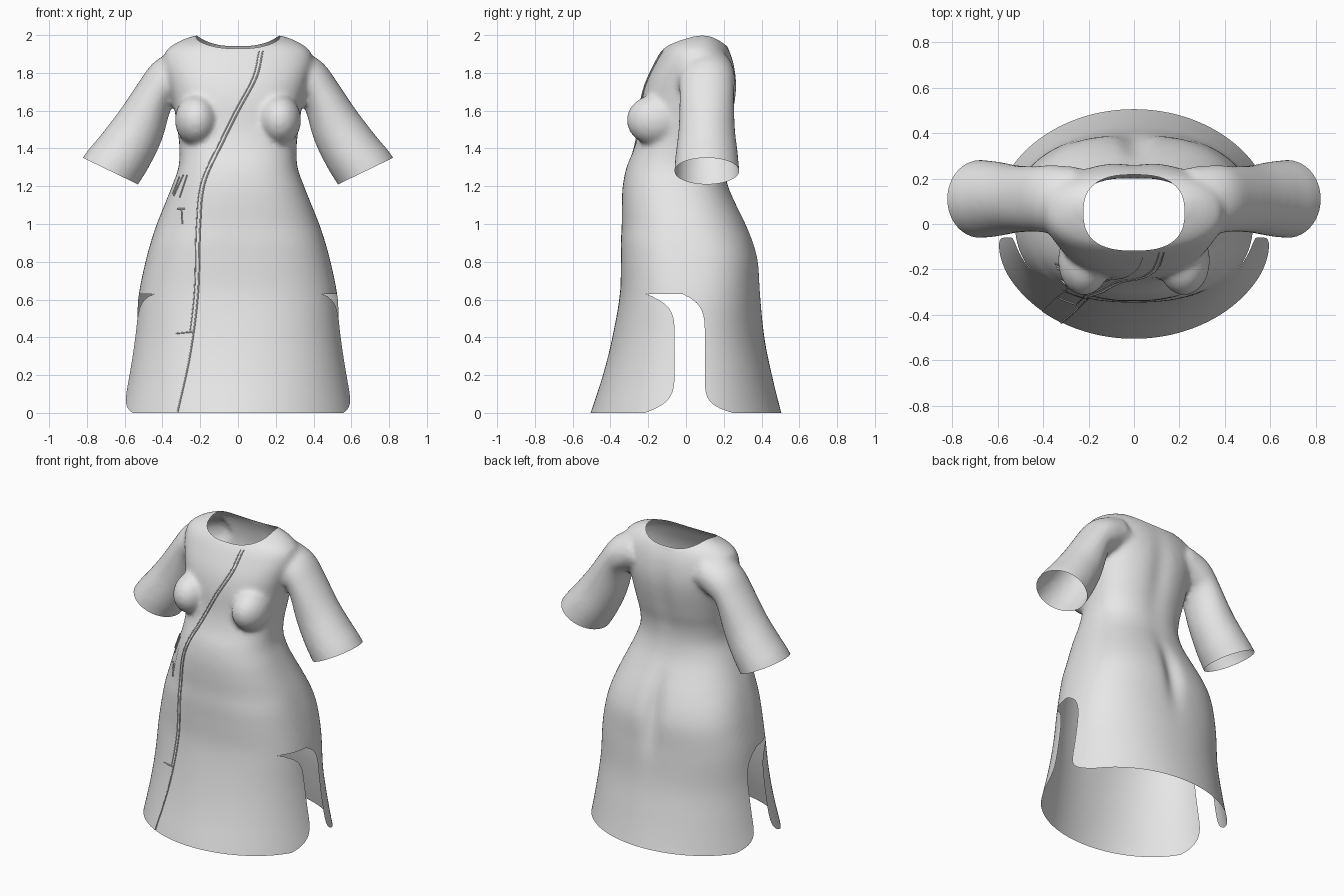
import bpy, bmesh, math
from mathutils import Vector
from mathutils.bvhtree import BVHTree

old = bpy.data.objects.get("Cube")
if old:
    bpy.data.objects.remove(old, do_unlink=True)

cloth = bpy.data.materials.new("light grey cloth")
cloth.use_nodes = True
cloth.diffuse_color = (0.8, 0.8, 0.8, 1)
cloth.node_tree.nodes["Principled BSDF"].inputs["Base Color"].default_value = (0.8, 0.8, 0.8, 1)


def add_object(name, data):
    ob = bpy.data.objects.new(name, data)
    bpy.context.scene.collection.objects.link(ob)
    data.materials.clear()
    data.materials.append(cloth)
    return ob


def spline(rows, t):
    """Smooth lookup in rows of (key, values...) sorted by key."""
    i = 0
    while i < len(rows) - 2 and t > rows[i + 1][0]:
        i += 1
    a, b = rows[i], rows[i + 1]
    p, q = rows[max(i - 1, 0)], rows[min(i + 2, len(rows) - 1)]
    h = b[0] - a[0]
    s = min(max((t - a[0]) / h, 0), 1)
    out = []
    for k in range(1, len(a)):
        ma = (b[k] - p[k]) / (b[0] - p[0]) * h
        mb = (q[k] - a[k]) / (q[0] - a[0]) * h
        out.append((2*s**3 - 3*s*s + 1)*a[k] + (s**3 - 2*s*s + s)*ma
                   + (3*s*s - 2*s**3)*b[k] + (s**3 - s*s)*mb)
    return out


def loft(bm, rings):
    """Closed solid through a list of rings."""
    loops = [[bm.verts.new(p) for p in ring] for ring in rings]
    n = len(loops[0])
    for lo, hi in zip(loops, loops[1:]):
        for i in range(n):
            j = (i + 1) % n
            bm.faces.new((lo[i], lo[j], hi[j], hi[i]))
    bm.faces.new(loops[0][::-1])
    bm.faces.new(loops[-1])


def spow(v, e):
    return math.copysign(abs(v) ** e, v)


# Body stations: height, half width, front y, back y, squareness
BODY = [(-0.08, 0.635, -0.53, 0.53, 2.0), (0.0, 0.62, -0.505, 0.505, 2.0),
        (0.2, 0.58, -0.44, 0.455, 2.1), (0.4, 0.55, -0.39, 0.415, 2.2),
        (0.63, 0.525, -0.35, 0.395, 2.4), (0.8, 0.49, -0.345, 0.385, 2.5),
        (0.9, 0.463, -0.345, 0.36, 2.5), (1.0, 0.43, -0.34, 0.32, 2.4),
        (1.1, 0.39, -0.34, 0.27, 2.4), (1.2, 0.35, -0.335, 0.225, 2.4),
        (1.3, 0.315, -0.315, 0.205, 2.4), (1.4, 0.31, -0.275, 0.21, 2.4),
        (1.5, 0.32, -0.25, 0.235, 2.4), (1.65, 0.345, -0.235, 0.265, 2.4),
        (1.75, 0.37, -0.21, 0.27, 2.4), (1.85, 0.395, -0.165, 0.255, 2.3),
        (1.92, 0.38, -0.125, 0.23, 2.3), (1.96, 0.325, -0.085, 0.205, 2.3),
        (1.99, 0.26, -0.01, 0.17, 2.2), (2.015, 0.14, 0.06, 0.13, 2.0)]
# Sleeve stations: x, z, radius across, radius along y
SLEEVE = [(0.24, 1.82, 0.12, 0.14), (0.36, 1.77, 0.122, 0.15), (0.44, 1.685, 0.108, 0.145),
          (0.53, 1.50, 0.14, 0.15), (0.61, 1.37, 0.155, 0.165), (0.675, 1.28, 0.162, 0.172),
          (0.72, 1.20, 0.165, 0.174)]

bm = bmesh.new()
rings = []
LEVELS = 90
for k in range(LEVELS + 1):
    z = BODY[0][0] + (BODY[-1][0] - BODY[0][0]) * k / LEVELS
    w, f, b, e = spline(BODY, z)
    ring = []
    for i in range(96):
        t = math.tau * i / 96
        ring.append((w * spow(math.cos(t), 2/e),
                     (f + b)/2 + (b - f)/2 * spow(math.sin(t), 2/e), z))
    rings.append(ring)
loft(bm, rings)

# Sleeves and bust on both sides
path = [(i, *row) for i, row in enumerate(SLEEVE)]
for side in (-1, 1):
    rings = []
    for k in range(31):
        t = (len(SLEEVE) - 1) * k / 30
        x, z, ra, rb = spline(path, t)
        x0, z0 = spline(path, max(t - 0.1, 0))[:2]
        x1, z1 = spline(path, min(t + 0.1, len(SLEEVE) - 1))[:2]
        d = Vector((x1 - x0, z1 - z0)).normalized()
        rings.append([(side * (x - d.y * ra * math.cos(a)), 0.11 + rb * math.sin(a),
                       z + d.x * ra * math.cos(a))
                      for a in (math.tau * i / 40 for i in range(40))])
    loft(bm, rings)
    ball = bmesh.ops.create_uvsphere(bm, u_segments=32, v_segments=20, radius=1)["verts"]
    for v in ball:
        v.co = Vector((side * 0.22 + v.co.x * 0.115, -0.16 + v.co.y * 0.155, 1.55 + v.co.z * 0.135))
bmesh.ops.recalc_face_normals(bm, faces=bm.faces)
mesh = bpy.data.meshes.new("robe")
bm.to_mesh(mesh)
bm.free()
robe = add_object("robe", mesh)

# Fuse the solids into one soft surface
fuse = robe.modifiers.new("fuse", "REMESH")
fuse.mode = "VOXEL"
fuse.voxel_size = 0.014
soft = robe.modifiers.new("soften", "SMOOTH")
soft.factor = 0.5
soft.iterations = 14
bpy.context.view_layer.update()
fused = bpy.data.meshes.new_from_object(robe.evaluated_get(bpy.context.evaluated_depsgraph_get()))
robe.modifiers.clear()


def trim(bm, field):
    """Cut the surface along field = 0 and remove the positive side."""
    val = {v: field(v.co) for v in bm.verts}
    cut = []
    for e in list(bm.edges):
        a, b = e.verts
        if (val[a] > 0) != (val[b] > 0):
            fac = val[a] / (val[a] - val[b])
            v = bmesh.utils.edge_split(e, a, min(max(fac, 0.02), 0.98))[1]
            val[v] = 0.0
            cut.append(v)
    bmesh.ops.connect_verts(bm, verts=cut)
    gone = [f for f in bm.faces if sum(val[v] for v in f.verts) > 0]
    bmesh.ops.delete(bm, geom=gone, context="FACES")
    bmesh.ops.triangulate(bm, faces=bm.faces)


def neck(p):
    r = (abs(p.x) / 0.222) ** 2.6 + (abs(p.y - 0.05) / 0.167) ** 2.6
    return min(1 - r, p.z - 1.7)


def cuff(p):
    x = abs(p.x)
    return min((x - 0.675) * 0.435 - (p.z - 1.28) * 0.9, x - 0.46, p.z - 1.05)


def slit(p):
    s = (p.z - 0.315) / 0.315
    front = -0.06 - 0.16 * min(abs(s), 1) ** 6
    back = 0.1 + 0.15 * min(max(-s, 0), 1) ** 8 - 0.12 * min(max(s, 0), 1) ** 6
    return min(p.y - front, back - p.y, 0.63 - p.z)


bm = bmesh.new()
bm.from_mesh(fused)
bmesh.ops.triangulate(bm, faces=bm.faces)
# Hollow of the spine and seat
for v in bm.verts:
    if v.co.y > 0.1 and v.co.z < 1.93:
        x, z = v.co.x, v.co.z
        v.co.y -= 0.035 * math.exp(-(x / 0.06) ** 2 - ((z - 0.85) / 0.2) ** 2)
        v.co.y -= 0.014 * math.exp(-(x / 0.07) ** 2 - ((z - 1.6) / 0.25) ** 2)
for field in (lambda p: -p.z, neck, cuff, slit):
    trim(bm, field)
bmesh.ops.recalc_face_normals(bm, faces=bm.faces)
tree = BVHTree.FromBMesh(bm)
bm.to_mesh(fused)
bm.free()
robe.data = fused
fused.materials.clear()
fused.materials.append(cloth)
for p in fused.polygons:
    p.use_smooth = True


def on_front(x, z, lift):
    hit = tree.ray_cast(Vector((x, -2, z)), Vector((0, 1, 0)))[0]
    return Vector((x, hit.y - lift, z)) if hit and hit.y < 0 else None


# Diagonal closure: height, band left x, band right x
EDGE = [(0.005, -0.405, -0.32), (0.3, -0.355, -0.255), (0.63, -0.315, -0.212), (1.0, -0.29, -0.2),
        (1.22, -0.25, -0.175), (1.45, -0.15, -0.07), (1.6, -0.075, 0.005), (1.78, 0.01, 0.1),
        (1.92, 0.045, 0.132)]
heights = [0.006 + (1.915 - 0.006) * i / 110 for i in range(111)]
bm = bmesh.new()
last = None
for z in heights:
    a, b = spline(EDGE, z)
    pts = [on_front(a + (b - a) * k / 6, z, 0.004) for k in range(7)]
    row = [bm.verts.new(p) for p in pts] if all(pts) else None
    if row and last:
        for k in range(6):
            f = bm.faces.new((last[k], last[k + 1], row[k + 1], row[k]))
            f.smooth = True
    last = row
mesh = bpy.data.meshes.new("closure_band")
bm.to_mesh(mesh)
bm.free()
add_object("closure_band", mesh)


def cord(name, points, radius):
    """Thin cord lying on the front of the robe."""
    pts = [p for p in (on_front(x, z, 0.005) for x, z in points) if p]
    if len(pts) < 2:
        return
    cu = bpy.data.curves.new(name, "CURVE")
    cu.dimensions = "3D"
    cu.bevel_depth = radius
    cu.bevel_resolution = 1
    sp = cu.splines.new("POLY")
    sp.points.add(len(pts) - 1)
    for q, p in zip(sp.points, pts):
        q.co = (*p, 1)
    add_object(name, cu)


cord("outer_piping", [(spline(EDGE, z)[1], z) for z in heights], 0.004)
cord("inner_piping", [(spline(EDGE, z)[1] - 0.02, z) for z in heights if z > 0.42], 0.003)

# Side ties and the small facing seam
for i, (x0, z0, x1, z1) in enumerate([(-0.27, 1.26, -0.31, 1.14), (-0.29, 1.26, -0.34, 1.15),
                                      (-0.31, 1.25, -0.345, 1.16), (-0.32, 1.08, -0.28, 1.08),
                                      (-0.30, 1.08, -0.295, 1.0), (-0.33, 0.42, -0.24, 0.43)]):
    cord("side_tie_%d" % (i + 1), [(x0 + (x1 - x0) * k / 8, z0 + (z1 - z0) * k / 8)
                                  for k in range(9)], 0.004)
